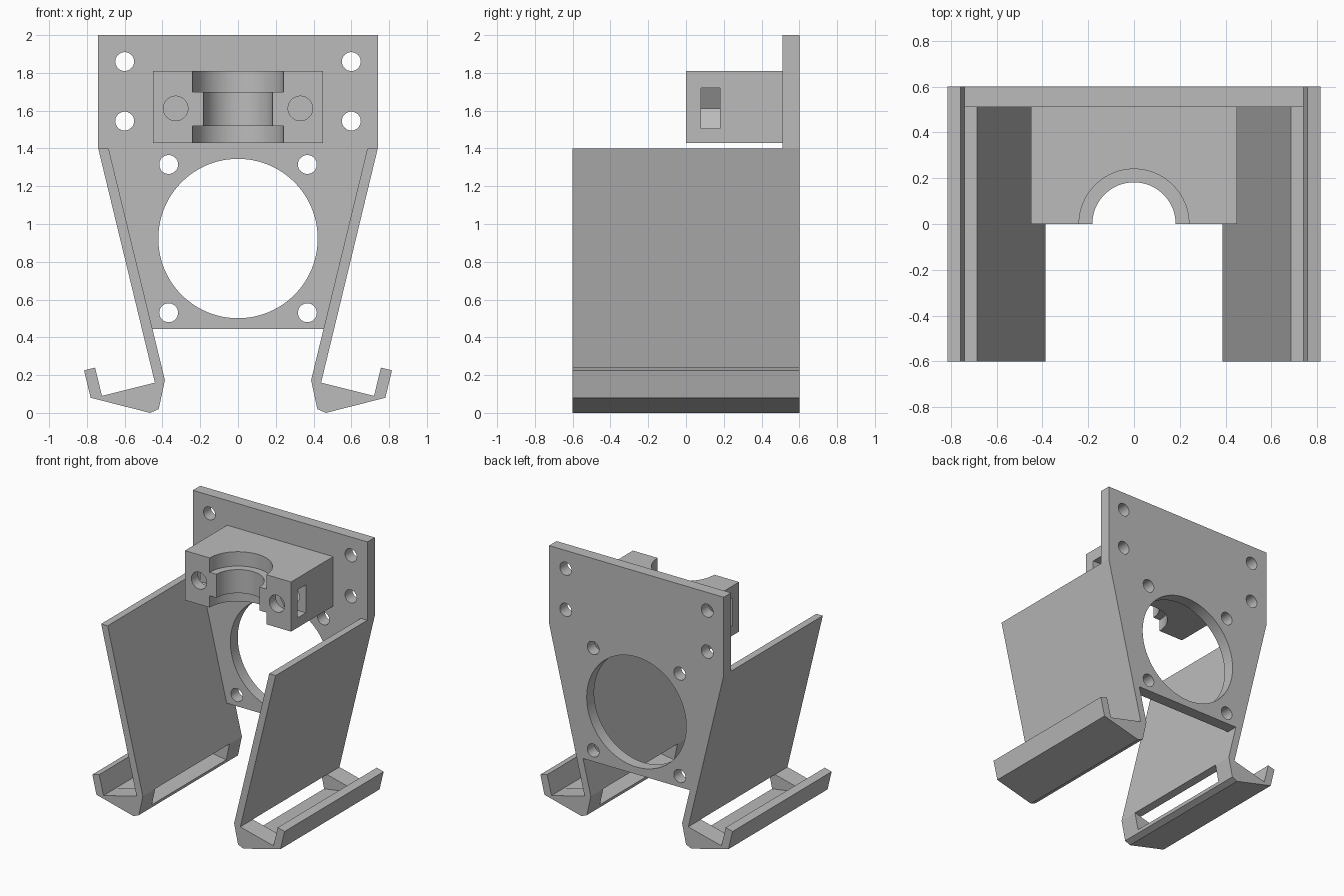
import bpy
import bmesh
from math import cos, sin, tau, radians

default = bpy.data.objects.get("Cube")
if default:
    bpy.data.objects.remove(default, do_unlink=True)

grey = bpy.data.materials.new("plain grey")
grey.use_nodes = True
GREY = (0.5, 0.5, 0.5, 1)
grey.diffuse_color = GREY
grey.node_tree.nodes["Principled BSDF"].inputs["Base Color"].default_value = GREY


def prism(name, points, low, high, axis="y"):
    """Extrude a 2D outline: (x, z) along y, or (x, y) along z."""
    bm = bmesh.new()
    rings = []
    for d in (low, high):
        rings.append([bm.verts.new((a, d, b) if axis == "y" else (a, b, d))
                      for a, b in points])
    bm.faces.new(rings[0])
    bm.faces.new(rings[1])
    n = len(points)
    for i in range(n):
        j = (i + 1) % n
        bm.faces.new((rings[0][i], rings[0][j], rings[1][j], rings[1][i]))
    bmesh.ops.recalc_face_normals(bm, faces=bm.faces)
    mesh = bpy.data.meshes.new(name)
    bm.to_mesh(mesh)
    bm.free()
    mesh.materials.append(grey)
    obj = bpy.data.objects.new(name, mesh)
    bpy.context.collection.objects.link(obj)
    return obj


def circle(a, b, r, n=32):
    return [(a + r * cos(tau * i / n), b + r * sin(tau * i / n)) for i in range(n)]


def mirrored(points):
    return [(-a, b) for a, b in points]


def apply(obj, mod):
    bpy.ops.object.select_all(action="DESELECT")
    bpy.context.view_layer.objects.active = obj
    obj.select_set(True)
    bpy.ops.object.modifier_apply(modifier=mod.name)


def cut(obj, points, low, high, axis="y"):
    cutter = prism("cutter", points, low, high, axis)
    cutter.hide_render = True
    mod = obj.modifiers.new("cut", "BOOLEAN")
    mod.operation = "DIFFERENCE"
    mod.solver = "EXACT"
    mod.object = cutter
    apply(obj, mod)
    bpy.data.objects.remove(cutter, do_unlink=True)


# Back plate with its large opening and screw holes
half = [(0.74, 2), (0.74, 1.4), (0.685, 1.4), (0.454, 0.445)]
plate = prism("back_plate", half + mirrored(half)[::-1], 0.51, 0.6)
cut(plate, circle(0, 0.923, 0.422, 96), 0.4, 0.7)
for x, z in ((0.6, 1.86), (0.6, 1.545), (0.367, 1.315), (0.367, 0.53)):
    for side in (1, -1):
        cut(plate, circle(side * x, z, 0.05), 0.4, 0.7)

# Sloping arms ending in hooked feet, with a pocket open to the inside
arm_profile = [(0.74, 1.4), (0.685, 1.4), (0.387, 0.173), (0.42, 0.02),
               (0.465, 0), (0.78, 0.08), (0.815, 0.225), (0.757, 0.24),
               (0.72, 0.09), (0.44, 0.16)]
pocket = [(0.3, 0.195), (0.44, 0.16), (0.5, 0.2), (0.72, 0.09), (0.3, 0.027)]
for side, name in ((1, "left_arm"), (-1, "right_arm")):
    flip = (lambda p: p) if side == 1 else mirrored
    arm = prism(name, flip(arm_profile), -0.6, 0.6)
    cut(arm, flip(pocket), -0.45, 0.45)

# Clamp block with a stepped half-round groove
block = prism("clamp_block", [(-0.45, 1.43), (0.45, 1.43), (0.45, 1.81), (-0.45, 1.81)], 0, 0.51)
for r, low, high in ((0.24, 1.3, 1.52), (0.24, 1.7, 1.9), (0.182, 1.4, 1.8)):
    cut(block, circle(0, 0, r, 64), low, high, "z")

# Bolt holes and nut slots in the clamp block
nut = [(0.5, 1.72), (0.268, 1.72), (0.206, 1.612), (0.268, 1.505), (0.5, 1.505)]
for flip in (list, mirrored):
    cut(block, flip(circle(0.33, 1.612, 0.065)), -0.1, 0.45)
    cut(block, flip(nut), 0.08, 0.18)

# Smooth the round walls, keep the corners sharp
bpy.ops.object.select_all(action="DESELECT")
for obj in (plate, block):
    obj.select_set(True)
bpy.context.view_layer.objects.active = plate
bpy.ops.object.shade_smooth_by_angle(angle=radians(30))
